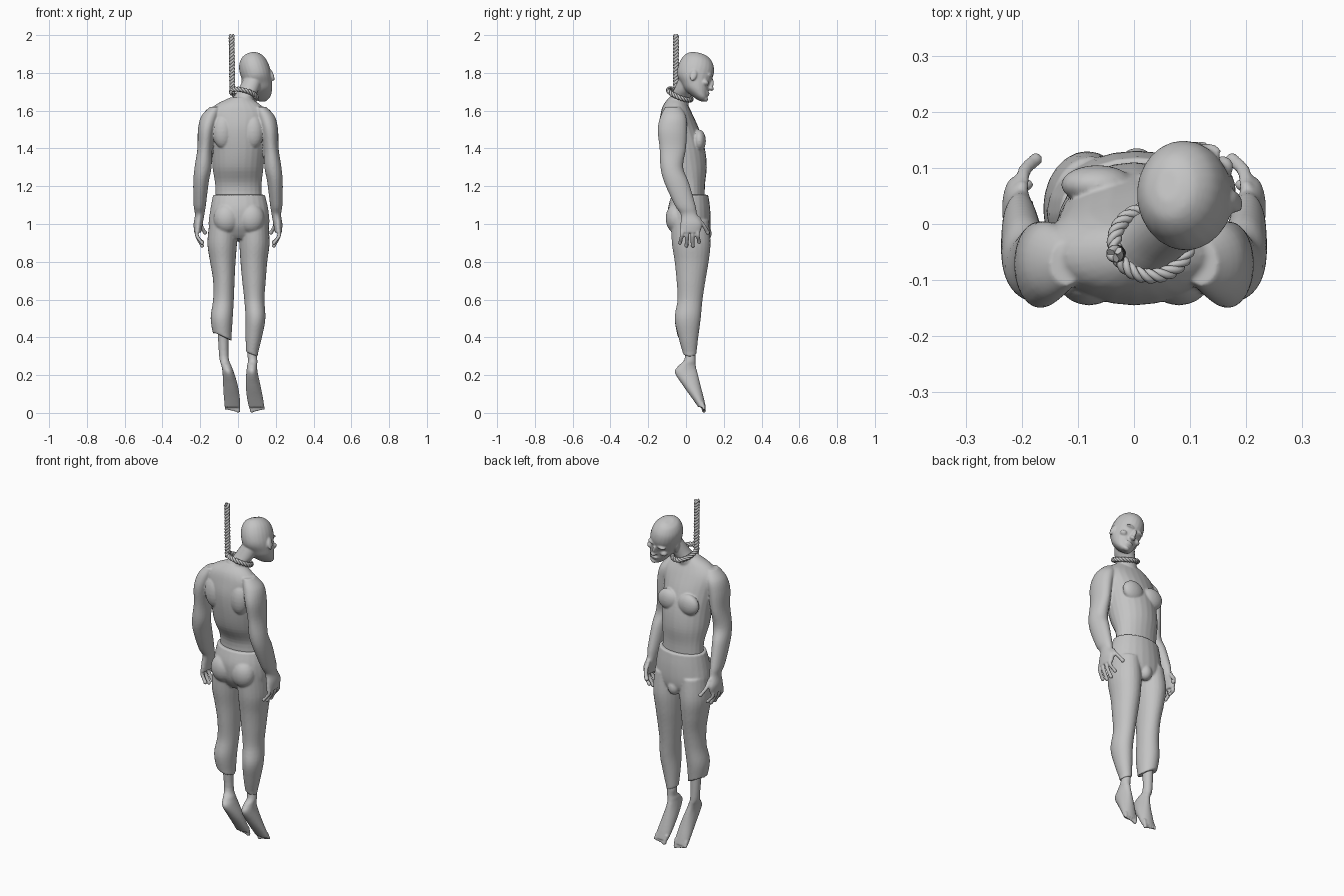
import bpy
import bmesh
import math
from mathutils import Matrix, Vector, Euler

cube = bpy.data.objects.get("Cube")
if cube:
    bpy.data.objects.remove(cube)

grey = bpy.data.materials.new("plain_grey")
grey.use_nodes = True
grey.diffuse_color = (0.55, 0.55, 0.55, 1)
grey.node_tree.nodes["Principled BSDF"].inputs["Base Color"].default_value = grey.diffuse_color


def refine(rows, steps=5):
    """Smoothly interpolate between the given cross-section rows."""
    out = []
    last = len(rows) - 1
    for i in range(last):
        a, b, c, d = rows[max(i - 1, 0)], rows[i], rows[i + 1], rows[min(i + 2, last)]
        for s in range(steps):
            t = s / steps
            out.append([(2 * q + (r - p) * t + (2 * p - 5 * q + 4 * r - w) * t ** 2
                         + (3 * q - p - 3 * r + w) * t ** 3) / 2
                        for p, q, r, w in zip(a, b, c, d)])
    out.append(list(rows[-1]))
    return out


def loft(bm, rows, matrix=None, sides=24, hem=0, shear=None):
    """Skin oval rings given as height, x range and y range."""
    rings = []
    rows = refine(rows)
    for k, (z, xa, xb, ya, yb) in enumerate(rows):
        slope = hem if k == len(rows) - 1 else 0
        ring = []
        for j in range(sides):
            angle = math.tau * j / sides
            dx = (xb - xa) / 2 * math.cos(angle)
            p = Vector(((xa + xb) / 2 + dx,
                        (ya + yb) / 2 + (yb - ya) / 2 * math.sin(angle), z + slope * dx))
            if shear:
                p.x = shear(p)
            ring.append(bm.verts.new(matrix @ p if matrix else p))
        rings.append(ring)
    faces = [bm.faces.new(rings[0]), bm.faces.new(rings[-1][::-1])]
    for low, high in zip(rings, rings[1:]):
        for j in range(sides):
            n = (j + 1) % sides
            faces.append(bm.faces.new((low[j], high[j], high[n], low[n])))
    bmesh.ops.recalc_face_normals(bm, faces=faces)


def blob(bm, centre, size, matrix=None):
    """Add an ellipsoid."""
    m = Matrix.Translation(centre) @ Matrix.Diagonal((*size, 1))
    bmesh.ops.create_icosphere(bm, subdivisions=3, radius=1,
                               matrix=matrix @ m if matrix else m)


def digit(bm, points, radius, shear=None):
    """Add a finger, thumb or toe along a few points."""
    rows = [(z, x - radius, x + radius, y - radius, y + radius) for x, y, z in points]
    loft(bm, rows, sides=10, shear=shear)
    for end in (points[0], points[-1]):
        p = Vector(end)
        if shear:
            p.x = shear(p)
        blob(bm, p, (radius, radius, radius))


def finish(bm, name, voxel, relax):
    """Fuse the overlapping parts into one smooth skin."""
    mesh = bpy.data.meshes.new(name)
    bm.to_mesh(mesh)
    bm.free()
    mesh.materials.append(grey)
    mesh.shade_smooth()
    obj = bpy.data.objects.new(name, mesh)
    bpy.context.collection.objects.link(obj)
    fuse = obj.modifiers.new("fuse", "REMESH")
    fuse.mode = "VOXEL"
    fuse.voxel_size = voxel
    fuse.use_smooth_shade = True
    soften = obj.modifiers.new("soften", "SMOOTH")
    soften.factor = 0.5
    soften.iterations = relax
    return obj


# Torso and neck
body = bmesh.new()
loft(body, [(1.08, -.12, .13, -.06, .1), (1.2, -.12, .125, -.06, .1),
            (1.3, -.135, .135, -.11, .11), (1.4, -.14, .145, -.135, .1),
            (1.5, -.15, .15, -.145, .07), (1.58, -.16, .16, -.135, .035),
            (1.63, -.12, .12, -.12, .01), (1.67, -.04, .06, -.09, -.01)])
loft(body, [(1.58, -.07, .07, -.12, 0), (1.66, -.03, .08, -.09, .02),
            (1.71, 0, .11, -.065, .04), (1.79, .04, .14, -.03, .08)])

# Arms and hands
for side in (-1, 1):
    def mirror(p, side=side):
        return p.x * side
    loft(body, [(1.62, .09, .15, -.11, -.03), (1.57, .1, .195, -.135, 0),
                (1.5, .12, .212, -.15, .005), (1.4, .135, .215, -.14, 0),
                (1.3, .14, .23, -.135, -.015), (1.22, .155, .237, -.115, .015),
                (1.1, .17, .235, -.06, .05), (1.05, .178, .228, -.028, .06),
                (1, .187, .235, -.03, .085), (.955, .195, .232, -.035, .075)], shear=mirror)
    for k, tip in enumerate((.9, .885, .885, .905)):
        y = -.022 + k * .028
        digit(body, [(.212, y, .98), (.218, y, .94), (.19, y + k * .006 - .01, tip)], .011, mirror)
    digit(body, [(.2, .065, 1.03), (.195, .095, .99), (.175, .115, .955)], .012, mirror)
    blob(body, (side * .08, -.1, 1.49), (.055, .045, .09))
    blob(body, (side * .065, .07, 1.44), (.065, .035, .06))

# Head, tipped forward and sideways
tilt = Euler((math.radians(-14), math.radians(-18), 0)).to_matrix().to_4x4()
head = Matrix.Translation((.098, .05, 1.785)) @ tilt
loft(body, [(z, -w, w, back, front) for z, w, back, front in (
    (.122, .02, -.04, .02), (.11, .048, -.07, .05), (.08, .071, -.092, .078),
    (.04, .08, -.102, .091), (0, .079, -.1, .09), (-.03, .074, -.088, .086),
    (-.06, .067, -.06, .086), (-.09, .056, -.03, .088), (-.115, .038, .02, .089),
    (-.126, .018, .05, .08))], head)
blob(body, (0, .09, -.03), (.011, .016, .034), head)
blob(body, (0, .096, -.05), (.017, .017, .011), head)
blob(body, (0, .087, -.078), (.025, .01, .005), head)
blob(body, (0, .086, -.09), (.022, .01, .006), head)
blob(body, (0, .082, -.115), (.02, .015, .013), head)
for side in (-1, 1):
    blob(body, (side * .03, .077, .008), (.027, .018, .009), head)
    blob(body, (side * .045, .063, -.04), (.02, .02, .016), head)
    blob(body, (side * .08, -.005, -.025), (.008, .018, .032), head)

# Shins, feet and toes
for side in (-1, 1):
    def place(p, side=side):
        return p.x if side < 0 else -p.x + .26 * max(0, .3 - p.z)
    loft(body, [(.48, -.11, -.05, -.02, .05), (.3, -.1, -.05, -.005, .05),
                (.25, -.088, -.035, -.04, .052), (.215, -.082, -.022, -.06, .06),
                (.15, -.079, -.002, -.02, .076), (.08, -.075, .01, .03, .094),
                (.03, -.07, .013, .065, .105)], shear=place)
    for k in range(5):
        x = .001 - k * .016
        digit(body, [(x, .087, .05), (x, .095, .011 + k * .003)], .011 if k == 0 else .008, place)
finish(body, "body", .005, 3)

# Trousers
trousers = bmesh.new()
loft(trousers, [(1.155, -.132, .143, -.075, .118), (1.08, -.146, .16, -.096, .128),
                (1, -.156, .166, -.09, .13), (.95, -.14, .145, -.065, .12),
                (.92, -.07, .08, -.04, .09)])
upper = [(1.02, -.15, 0, .01, .16, -.08, .12), (.9, -.162, -.005, .008, .167, -.075, .13),
         (.8, -.148, -.013, .013, .155, -.06, .12), (.7, -.132, -.018, .022, .147, -.05, .103),
         (.6, -.132, -.022, .033, .14, -.045, .088), (.5, -.145, -.028, .04, .145, -.06, .078)]
loft(trousers, [(z, a, b, e, f) for z, a, b, c, d, e, f in upper]
     + [(.405, -.13, -.034, -.045, .066)], hem=-.5)
loft(trousers, [(z, c, d, e, f) for z, a, b, c, d, e, f in upper]
     + [(.4, .04, .127, -.04, .065), (.31, .043, .104, -.015, .055)], hem=-.4)
for side in (-1, 1):
    blob(trousers, (.005 + side * .065, -.05, 1.03), (.07, .058, .08))
blob(trousers, (.005, .1, .95), (.035, .036, .045))
finish(trousers, "trousers", .006, 4)


def rope(name, path, closed, twists, spread, thick):
    """Wind three strands around a path function running from 0 to 1."""
    curve = bpy.data.curves.new(name, "CURVE")
    curve.dimensions = "3D"
    curve.bevel_depth = thick
    curve.bevel_resolution = 1
    curve.use_fill_caps = True
    count = 120
    for strand in range(3):
        spline = curve.splines.new("POLY")
        spline.points.add(count - (1 if closed else 0))
        spline.use_cyclic_u = closed
        for i, point in enumerate(spline.points):
            t = i / count
            ahead = (path(t + .01) - path(t - .01)).normalized()
            across = ahead.orthogonal() if not closed else ahead.cross(Vector((0, 0, 1)))
            across.normalize()
            angle = math.tau * (twists * t + strand / 3)
            offset = across * math.cos(angle) + ahead.cross(across) * math.sin(angle)
            point.co = (*(path(t) + offset * spread), 1)
    helper = bpy.data.objects.new(name + "_curve", curve)
    bpy.context.collection.objects.link(helper)
    bpy.context.view_layer.update()
    mesh = bpy.data.meshes.new_from_object(helper.evaluated_get(
        bpy.context.evaluated_depsgraph_get()))
    bpy.data.objects.remove(helper)
    mesh.materials.clear()
    mesh.materials.append(grey)
    mesh.shade_smooth()
    bpy.context.collection.objects.link(bpy.data.objects.new(name, mesh))


def collar(t):
    x, y = .066 * math.cos(math.tau * t), .06 * math.sin(math.tau * t)
    return Vector((x + .031, y - .033, 1.685 - .25 * x - .4 * y))


# Rope line and collar
rope("rope_line", lambda t: Vector((-.03 - .004 * t, -.053, 1.69 + .31 * t)), False, 6, .008, .008)
rope("rope_collar", collar, True, 8, .007, .007)
